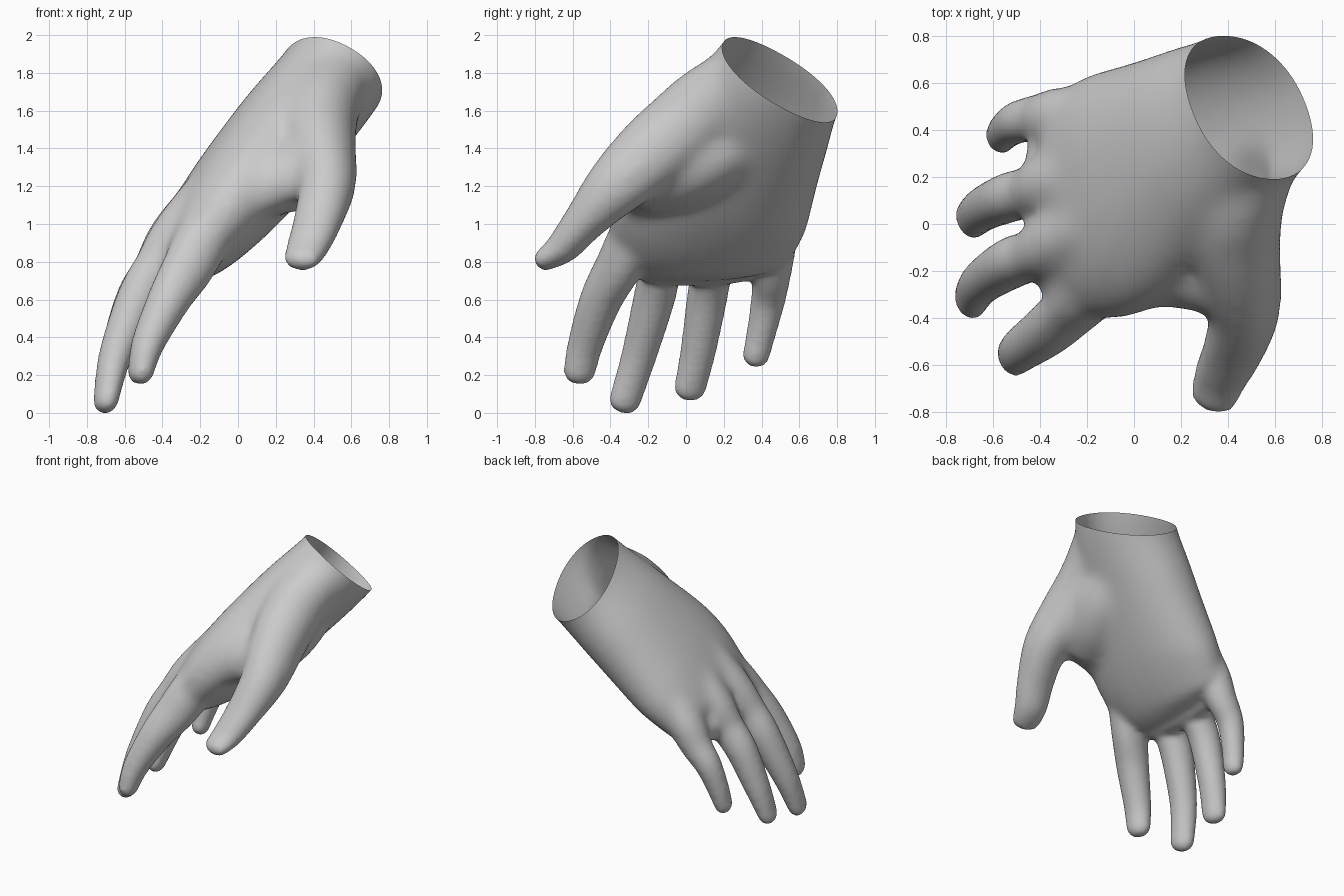
import bpy, bmesh, math
from mathutils import Vector

if "Cube" in bpy.data.objects:
    bpy.data.objects.remove(bpy.data.objects["Cube"])

SIDES, STEPS = 28, 6


def spline(rows):
    """Catmull-Rom samples through rows of (x, y, z, half_width, half_depth)."""
    out, n = [], len(rows)
    for i in range(n - 1):
        p = [rows[max(i - 1, 0)], rows[i], rows[i + 1], rows[min(i + 2, n - 1)]]
        for s in range(STEPS):
            t = s / STEPS
            out.append([0.5 * (2 * b + (c - a) * t + (2 * a - 5 * b + 4 * c - d) * t * t
                               + (3 * b - a - 3 * c + d) * t ** 3) for a, b, c, d in zip(*p)])
    return out + [list(rows[-1])]


def limb(bm, rows, wide_start, wide_end=None, power=2.0):
    """Closed tube with elliptical sections and a rounded far end."""
    wide_start = Vector(wide_start)
    wide_end = Vector(wide_end or wide_start)
    pts = spline(rows)
    pos = [Vector(p[:3]) for p in pts]
    rings, n = [], len(pts)

    def ring(c, u, v, a, b):
        vs = []
        for k in range(SIDES):
            co, si = math.cos(math.tau * k / SIDES), math.sin(math.tau * k / SIDES)
            x = math.copysign(abs(co) ** (2 / power), co) * a
            y = math.copysign(abs(si) ** (2 / power), si) * b
            vs.append(bm.verts.new(c + u * x + v * y))
        rings.append(vs)

    for i, p in enumerate(pts):
        t = (pos[min(i + 1, n - 1)] - pos[max(i - 1, 0)]).normalized()
        u = wide_start.lerp(wide_end, i / (n - 1))
        u = (u - t * u.dot(t)).normalized()
        v = t.cross(u)
        ring(pos[i], u, v, p[3], p[4])
    for ang in (25, 45, 62, 78):
        r = math.radians(ang)
        a, b = pts[-1][3:]
        ring(pos[-1] + t * b * math.sin(r), u, v, a * math.cos(r), b * math.cos(r))
    for r0, r1 in zip(rings, rings[1:]):
        for k in range(SIDES):
            j = (k + 1) % SIDES
            bm.faces.new((r0[k], r0[j], r1[j], r1[k]))
    bm.faces.new(rings[0][::-1])
    bm.faces.new(rings[-1])


def ramp(x, lo, hi):
    return min(1.0, max(0.0, (x - lo) / (hi - lo)))


bm = bmesh.new()

# Palm and wrist
limb(bm, [(0.62, 0.66, 1.99, 0.365, 0.285), (0.49, 0.49, 1.76, 0.365, 0.285),
          (0.25, 0.33, 1.47, 0.435, 0.29), (-0.03, 0.15, 1.13, 0.525, 0.265),
          (-0.235, 0.08, 0.89, 0.49, 0.205), (-0.35, 0.07, 0.79, 0.42, 0.12)],
     (-0.28, 0.84, -0.47), (-0.19, 0.97, -0.10), 2.2)

# Four fingers, from inside the palm over the knuckle to the tip
fingers = [
    [(-0.02, -0.12, 1.16, 0.14, 0.14), (-0.18, -0.27, 0.93, 0.14, 0.15),
     (-0.265, -0.36, 0.77, 0.12, 0.14), (-0.365, -0.45, 0.60, 0.112, 0.115),
     (-0.475, -0.53, 0.37, 0.097, 0.088), (-0.515, -0.565, 0.215, 0.088, 0.067)],
    [(-0.14, 0.0, 1.19, 0.13, 0.13), (-0.325, -0.08, 0.96, 0.14, 0.13),
     (-0.425, -0.13, 0.78, 0.112, 0.125), (-0.53, -0.17, 0.60, 0.11, 0.115),
     (-0.65, -0.25, 0.30, 0.095, 0.088), (-0.70, -0.325, 0.06, 0.088, 0.064)],
    [(-0.16, 0.20, 1.16, 0.13, 0.13), (-0.345, 0.17, 0.94, 0.14, 0.13),
     (-0.435, 0.14, 0.77, 0.11, 0.12), (-0.54, 0.11, 0.60, 0.107, 0.11),
     (-0.64, 0.065, 0.33, 0.096, 0.088), (-0.695, 0.02, 0.125, 0.088, 0.064)],
    [(-0.14, 0.45, 1.10, 0.14, 0.13), (-0.31, 0.45, 0.88, 0.135, 0.13),
     (-0.40, 0.45, 0.73, 0.105, 0.11), (-0.49, 0.435, 0.60, 0.092, 0.092),
     (-0.545, 0.40, 0.43, 0.08, 0.076), (-0.57, 0.37, 0.30, 0.074, 0.062)],
]
for rows in fingers:
    limb(bm, rows, (-0.3, 0.95, 0.0))

# Thumb, from wrist to tip
limb(bm, [(0.53, 0.33, 1.80, 0.19, 0.18), (0.455, 0.12, 1.63, 0.195, 0.215),
          (0.43, -0.02, 1.51, 0.20, 0.215), (0.45, -0.20, 1.36, 0.18, 0.20),
          (0.47, -0.37, 1.20, 0.155, 0.165), (0.42, -0.54, 1.01, 0.13, 0.112),
          (0.37, -0.65, 0.88, 0.115, 0.088), (0.34, -0.74, 0.815, 0.10, 0.062)],
     (1.0, -0.3, 0.0))

# Thumb pad and the web between thumb and first finger
limb(bm, [(0.37, 0.40, 1.56, 0.21, 0.20), (0.33, 0.16, 1.37, 0.24, 0.20),
          (0.29, -0.02, 1.25, 0.22, 0.17), (0.25, -0.16, 1.18, 0.17, 0.13)],
     (1.0, -0.3, 0.0))
limb(bm, [(0.0, -0.18, 1.15, 0.18, 0.16), (0.21, -0.195, 1.25, 0.19, 0.15),
          (0.42, -0.25, 1.31, 0.17, 0.15)], (0.0, 0.65, 0.75))

mesh = bpy.data.meshes.new("hand")
bm.to_mesh(mesh)
bm.free()
hand = bpy.data.objects.new("hand", mesh)
bpy.context.collection.objects.link(hand)
bpy.context.view_layer.objects.active = hand
hand.select_set(True)

# Fuse the parts into one skin
fuse = hand.modifiers.new("fuse", 'REMESH')
fuse.mode = 'VOXEL'
fuse.voxel_size = 0.018
bpy.ops.object.modifier_apply(modifier="fuse")

# Soften lightly all over, then more across the palm and thumb root
palm = hand.vertex_groups.new(name="palm")
for v in hand.data.vertices:
    palm.add([v.index], ramp(v.co.z, 0.75, 1.0) * ramp(v.co.y, -0.55, -0.35), 'REPLACE')
for name, steps, group in (("soften", 12, ""), ("soften_palm", 50, "palm")):
    m = hand.modifiers.new(name, 'SMOOTH')
    m.factor, m.iterations, m.vertex_group = 0.5, steps, group
    bpy.ops.object.modifier_apply(modifier=name)
hand.vertex_groups.clear()

# Slice the wrist open
bm = bmesh.new()
bm.from_mesh(hand.data)
bmesh.ops.bisect_plane(bm, geom=bm.verts[:] + bm.edges[:] + bm.faces[:],
                       plane_co=(0.49, 0.49, 1.768), plane_no=(0.415, 0.546, 0.728),
                       clear_outer=True)
bm.to_mesh(hand.data)
bm.free()

skin = bpy.data.materials.new("plain grey")
skin.diffuse_color = (0.6, 0.6, 0.6, 1)
skin.use_nodes = True
skin.node_tree.nodes["Principled BSDF"].inputs["Base Color"].default_value = skin.diffuse_color
hand.data.materials.clear()
hand.data.materials.append(skin)
bpy.ops.object.shade_smooth()
